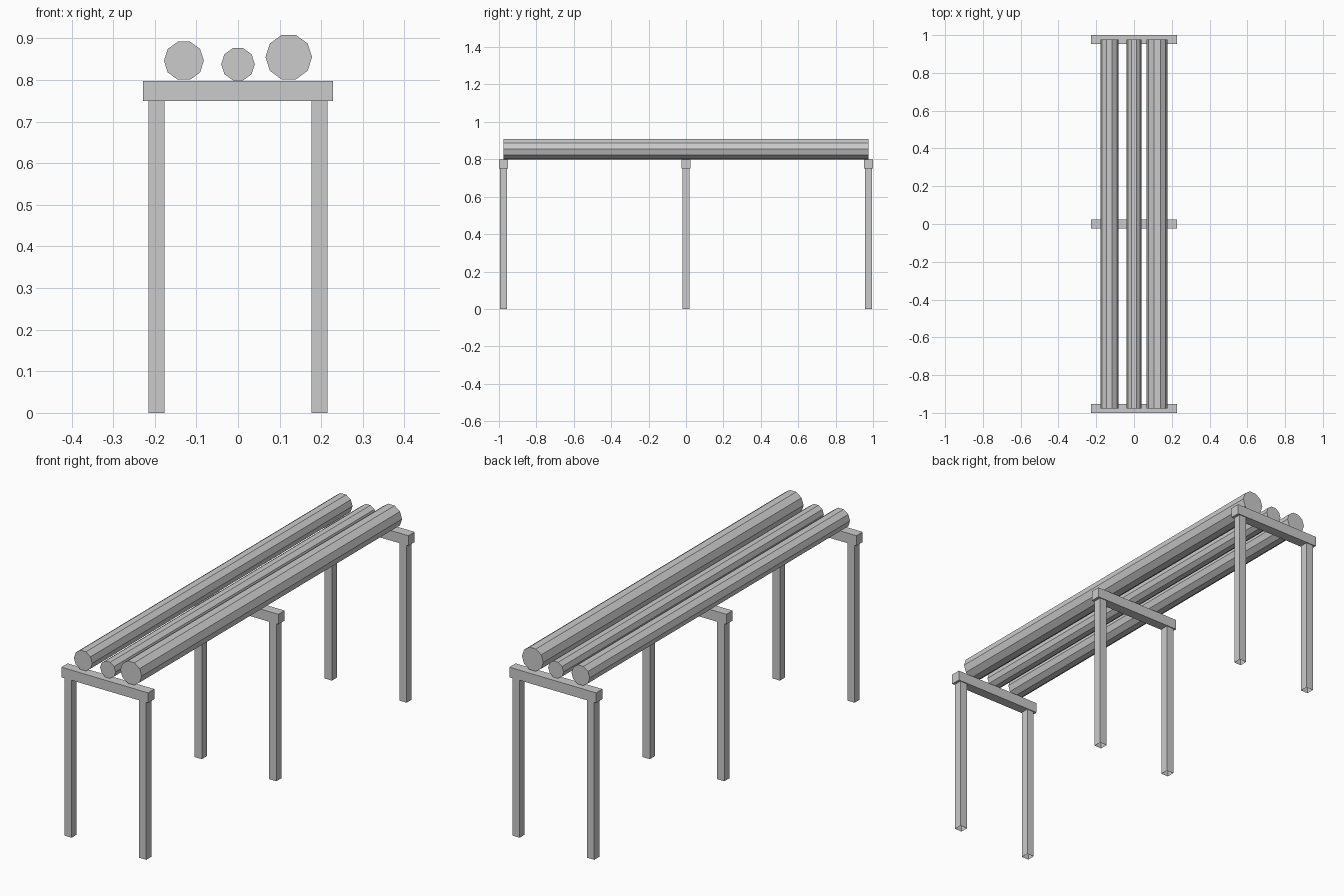
import bpy, bmesh
from mathutils import Matrix, Vector
from math import pi

if "Cube" in bpy.data.objects:
    bpy.data.objects.remove(bpy.data.objects["Cube"])


def finish(bm, name):
    mesh = bpy.data.meshes.new(name)
    bm.to_mesh(mesh)
    bm.free()
    obj = bpy.data.objects.new(name, mesh)
    bpy.context.collection.objects.link(obj)
    return obj


def box(name, center, size, open_ends=False):
    bm = bmesh.new()
    mat = Matrix.Translation(center) @ Matrix.Diagonal((*size, 1))
    bmesh.ops.create_cube(bm, size=1, matrix=mat)
    if open_ends:
        bm.normal_update()
        ends = [f for f in bm.faces if abs(f.normal.z) > 0.9]
        bmesh.ops.delete(bm, geom=ends, context='FACES')
    return finish(bm, name)


def log(name, x, z, radius, length):
    # ten-sided pole along y, with corners pointing to the sides
    bm = bmesh.new()
    mat = Matrix.Translation((x, 0, z)) @ Matrix.Rotation(pi / 2, 4, 'X')
    bmesh.ops.create_cone(bm, cap_ends=True, segments=10, radius1=radius,
                          radius2=radius, depth=length, matrix=mat)
    # turn about the pole axis until the rightmost corner is level
    v = max(bm.verts, key=lambda p: p.co.x).co
    d = Vector((v.x - x, v.z - z))
    angle = d.angle_signed(Vector((1, 0)))
    bmesh.ops.rotate(bm, verts=bm.verts, cent=(x, 0, z),
                     matrix=Matrix.Rotation(angle, 3, 'Y'))
    return finish(bm, name)


# three trestles: crossbeam on two legs (legs open at both ends)
for label, y in (("front", -0.9765), ("middle", 0), ("back", 0.9765)):
    box(label + "_crossbeam", (0, y, 0.774), (0.456, 0.047, 0.048))
    for side, x in (("left", -0.196), ("right", 0.196)):
        box(f"{label}_{side}_leg", (x, y, 0.375), (0.038, 0.038, 0.75), True)

# three logs of different thickness resting on the crossbeams
log("left_log", -0.130, 0.8465, 0.048, 1.953)
log("middle_log", 0, 0.838, 0.0405, 1.953)
log("right_log", 0.122, 0.855, 0.056, 1.953)
